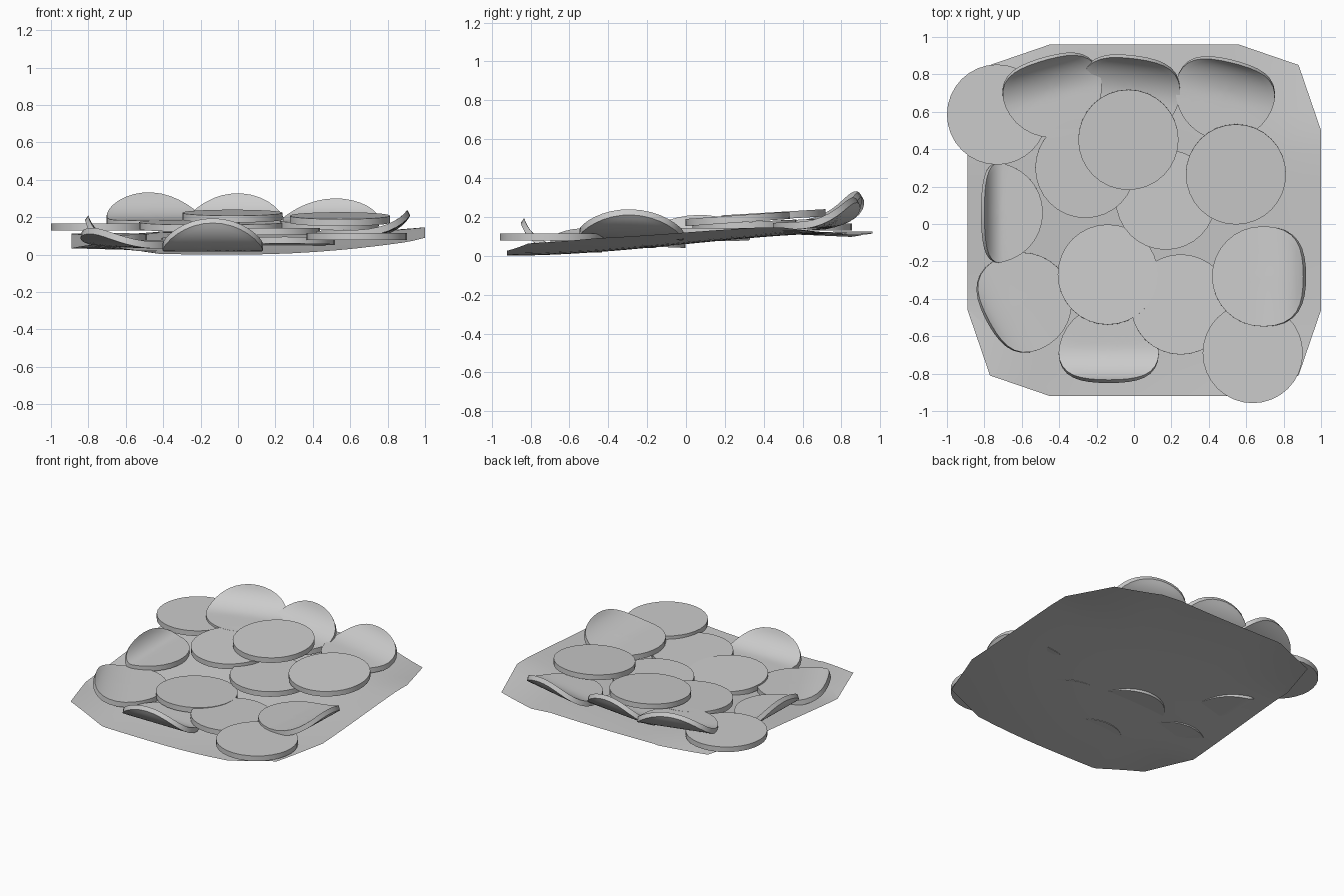
import bpy, bmesh, math
from mathutils import Vector

cube = bpy.data.objects.get("Cube")
if cube:
    bpy.data.objects.remove(cube)

grey = bpy.data.materials.new("plain_grey")
grey.use_nodes = True
COLOUR = (0.6, 0.6, 0.6, 1)
grey.diffuse_color = COLOUR
grey.node_tree.nodes["Principled BSDF"].inputs["Base Color"].default_value = COLOUR

R, THICK, SIDES, RINGS = 0.268, 0.037, 32, 8
BEND, START = 1.3, 0.06  # final bend angle, and how far behind the centre it begins


def finish(name, bm):
    mesh = bpy.data.meshes.new(name)
    bm.to_mesh(mesh)
    bm.free()
    mesh.materials.append(grey)
    ob = bpy.data.objects.new(name, mesh)
    bpy.context.collection.objects.link(ob)
    bpy.ops.object.select_all(action='DESELECT')
    ob.select_set(True)
    bpy.context.view_layer.objects.active = ob
    bpy.ops.object.shade_smooth_by_angle(angle=math.radians(35))


# Gently rising sheet, with one corner lifted and the back corners drooping
def sheet_height(x, y):
    rise = 0.06 + 0.06 * math.sin(y / 0.95 * math.pi / 2)
    side = 0.06 - 0.025 * y if x > 0 else 0.018
    corner = max(0, abs(x) - 0.42) * max(0, abs(y) - 0.45) / 0.15
    if y > 0:
        warp = -0.035
    else:
        warp = 0.05 if x < 0 else 0
    return rise + side * x * x + warp * corner


def sheet():
    bm = bmesh.new()
    bmesh.ops.create_grid(bm, x_segments=16, y_segments=16, size=1)
    for v in bm.verts:
        v.co = (0.055 + v.co.x * 0.945, 0.02 + v.co.y * 0.94, 0)
    # Two cuts bevel each corner
    for sx in (-1, 1):
        for sy in (-1, 1):
            for nx, ny in ((0.35, 0.12), (0.12, 0.35)):
                bmesh.ops.bisect_plane(
                    bm, geom=bm.verts[:] + bm.edges[:] + bm.faces[:],
                    plane_co=(0.055 + sx * 0.825, 0.02 + sy * 0.83, 0),
                    plane_no=Vector((sx * nx, sy * ny, 0)).normalized(),
                    clear_outer=True)
    for v in bm.verts:
        v.co.z = sheet_height(v.co.x, v.co.y)
    finish("base_sheet", bm)


# Thin round slice; the side facing the curl angle rolls upward
def slice_disc(name, x, y, z, slope=0.0, angle=0, reach=R, lift=0.0):
    bm = bmesh.new()
    a = math.radians(angle)
    d, s = Vector((math.cos(a), math.sin(a))), Vector((-math.sin(a), math.cos(a)))

    def place(px, py):
        u, w = px * d.x + py * d.y, px * s.x + py * s.y
        h = slope * py
        if lift and u > -START:
            t = (u + START) / (R + START) * BEND
            u = (reach + START) * math.sin(t) / math.sin(BEND) - START
            h += lift * (1 - math.cos(t)) / (1 - math.cos(BEND))
        return Vector((x + d.x * u + s.x * w, y + d.y * u + s.y * w, z + h))

    centre = bm.verts.new(place(0, 0))
    previous = None
    for i in range(1, RINGS + 1):
        r = R * i / RINGS
        ring = [bm.verts.new(place(r * math.cos(k * math.tau / SIDES),
                                   r * math.sin(k * math.tau / SIDES)))
                for k in range(SIDES)]
        for k in range(SIDES):
            n = (k + 1) % SIDES
            if previous:
                bm.faces.new((previous[k], ring[k], ring[n], previous[n]))
            else:
                bm.faces.new((centre, ring[k], ring[n]))
        previous = ring
    # Give the slice a thickness, leaning between its normal and straight down
    lower = bmesh.ops.duplicate(bm, geom=bm.verts[:] + bm.edges[:] + bm.faces[:])["geom"]
    bm.normal_update()
    for v in [g for g in lower if isinstance(g, bmesh.types.BMVert)]:
        v.co -= (v.normal + Vector((0, 0, 1))) * THICK / 2
    bmesh.ops.reverse_faces(bm, faces=[g for g in lower if isinstance(g, bmesh.types.BMFace)])
    bmesh.ops.bridge_loops(bm, edges=[e for e in bm.edges if e.is_boundary])
    bmesh.ops.recalc_face_normals(bm, faces=bm.faces[:])
    finish(name, bm)


sheet()

# Flat slices: x, y, top height, slope
flat = [
    (-0.732, 0.585, 0.166, 0.0), (0.545, 0.265, 0.208, 0.07),
    (-0.26, 0.3, 0.173, 0.05), (0.17, 0.13, 0.142, 0.0),
    (-0.14, -0.27, 0.088, -0.04), (0.25, -0.43, 0.09, -0.02),
    (0.635, -0.69, 0.115, 0.0), (-0.03, 0.45, 0.224, 0.06),
]
for i, spec in enumerate(flat, 1):
    slice_disc(f"flat_slice_{i}", *spec)

# Curled slices: x, y, height, slope, curl angle, reach, lift
curled = [
    (-0.44, 0.73, 0.19, 0.03, 106, 0.15, 0.135), (-0.02, 0.72, 0.172, 0.04, 83, 0.165, 0.145),
    (0.49, 0.715, 0.18, 0.04, 76, 0.15, 0.11),
    (-0.755, 0.06, 0.11, 0.02, 180, 0.045, 0.1),
    (-0.6, -0.42, 0.073, 0.02, 208, 0.2, 0.072),
    (-0.135, -0.7, 0.054, 0.0, 270, 0.133, 0.14), (0.685, -0.28, 0.124, -0.03, 0, 0.22, 0.115),
]
for i, spec in enumerate(curled, 1):
    slice_disc(f"curled_slice_{i}", *spec)
